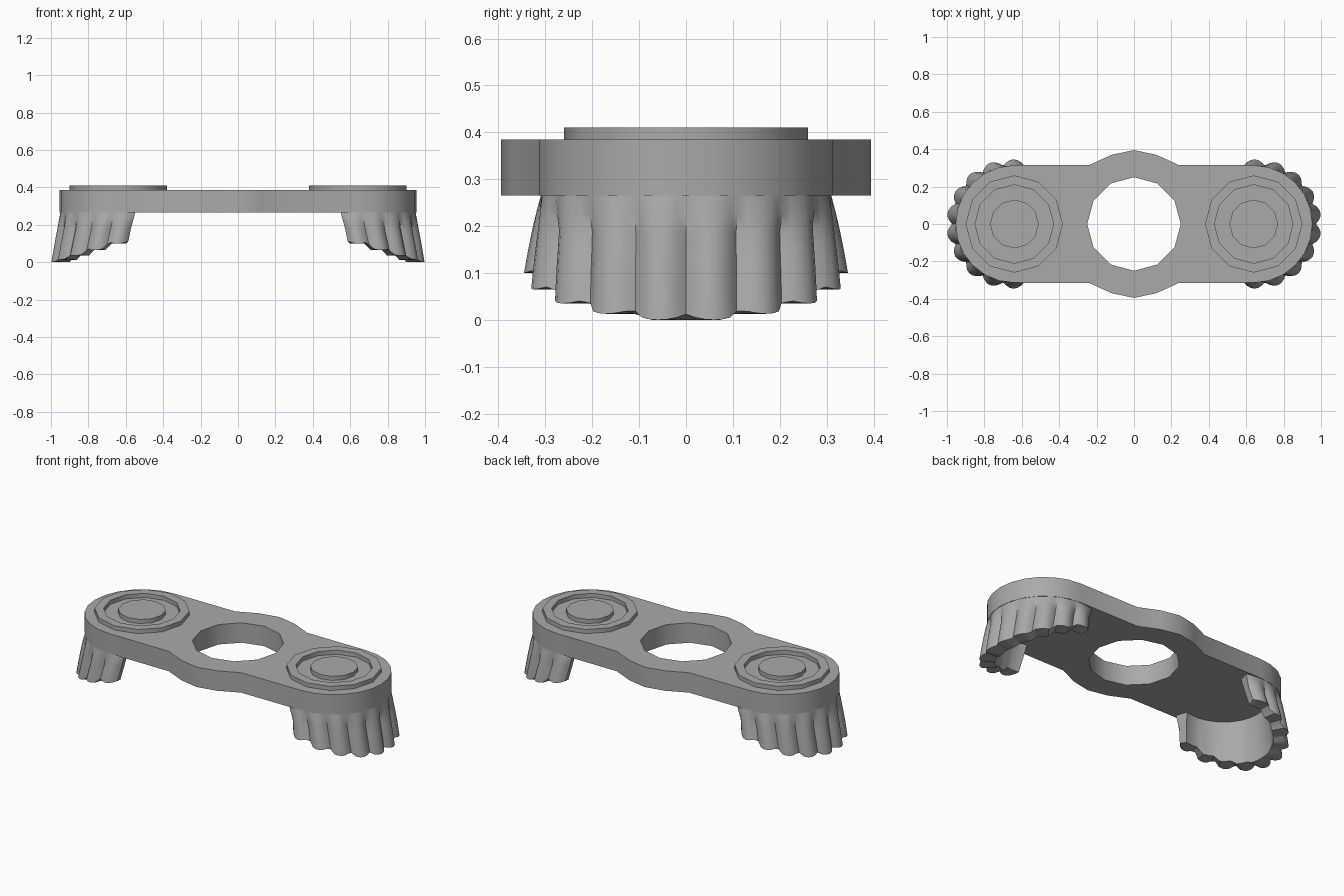
import bpy, bmesh
from math import cos, sin, pi, radians

cube = bpy.data.objects.get("Cube")
if cube:
    bpy.data.objects.remove(cube, do_unlink=True)

PLATE_LOW, PLATE_TOP, RIM_TOP = 0.265, 0.385, 0.41
END_X = 0.64

grey = bpy.data.materials.new("mid_grey")
grey.use_nodes = True
grey.diffuse_color = (0.4, 0.4, 0.4, 1)
grey.node_tree.nodes["Principled BSDF"].inputs["Base Color"].default_value = (0.4, 0.4, 0.4, 1)


def finish(bm, name):
    """Turn a bmesh into a shaded, coloured object."""
    bmesh.ops.recalc_face_normals(bm, faces=bm.faces)
    mesh = bpy.data.meshes.new(name)
    bm.to_mesh(mesh)
    bm.free()
    mesh.materials.append(grey)
    obj = bpy.data.objects.new(name, mesh)
    bpy.context.collection.objects.link(obj)
    bpy.ops.object.select_all(action='DESELECT')
    obj.select_set(True)
    bpy.context.view_layer.objects.active = obj
    bpy.ops.object.shade_smooth_by_angle(angle=radians(35))
    return obj


def circle(radius, x=0, sides=12):
    return [(x + radius * cos(2 * pi * i / sides), radius * sin(2 * pi * i / sides))
            for i in range(sides)]


def slab(name, loops, low, high):
    """Extrude a flat outline, with optional holes, between two heights."""
    bm = bmesh.new()
    for loop in loops:
        verts = [bm.verts.new((x, y, low)) for x, y in loop]
        for a, b in zip(verts, verts[1:] + verts[:1]):
            bm.edges.new((a, b))
    bmesh.ops.triangle_fill(bm, edges=bm.edges[:], use_beauty=True)
    up = bmesh.ops.extrude_face_region(bm, geom=bm.faces[:], use_keep_orig=True)
    moved = [v for v in up["geom"] if isinstance(v, bmesh.types.BMVert)]
    bmesh.ops.translate(bm, verts=moved, vec=(0, 0, high - low))
    return finish(bm, name)


# Plate with round ends, a bulged middle and a central hole
quarter = [(0, 0.395), (0.12, 0.37), (0.24, 0.315)]
quarter += [(END_X + 0.314 * cos(radians(a)), 0.314 * sin(radians(a)))
            for a in range(90, -1, -15)]
right_half = quarter + [(x, -y) for x, y in quarter[-2::-1]]
outline = right_half + [(-x, y) for x, y in right_half[-2:0:-1]]
slab("plate", [outline, circle(0.25)], PLATE_LOW, PLATE_TOP)

# Scalloped skirt: five lobes on each side, shorter toward the cut ends
LOBES, STEPS, ROWS = 5, 6, 7
SPREAD = radians(107)
LOBE_LOW = [0.0, 0.013, 0.035, 0.065, 0.1]


def skirt_section(i, side):
    """Closed wall section at one step around the arc."""
    pos = i / STEPS - LOBES
    u = 2 * (i % STEPS) / STEPS - 1
    k = min(int(abs(pos)), LOBES - 1)
    low = LOBE_LOW[k]
    if i % STEPS == 0 and 0 < abs(pos) < LOBES:
        low = (low + LOBE_LOW[k - 1]) / 2
    edge_low = low + 0.012 * u * u
    points = []
    for row in range(ROWS):
        depth = (PLATE_LOW - edge_low) * row / (ROWS - 1)
        crest = 0.31 + 0.052 * (depth / PLATE_LOW) ** 0.8
        valley = 0.028 * min(1, depth / 0.08) * u * u
        points.append((crest - valley, depth))
    for part in (1, 0.5, 0):
        points.append((0.24 + 0.03 * part, (PLATE_LOW - low) * part))
    result = []
    for radius, depth in points:
        angle = pos / LOBES * SPREAD * (1 - 0.45 * depth)
        result.append((side * (END_X + radius * cos(angle)),
                       radius * sin(angle), PLATE_LOW - depth))
    return result


for side, label in ((1, "left"), (-1, "right")):
    bm = bmesh.new()
    sections = [[bm.verts.new(p) for p in skirt_section(i, side)]
                for i in range(2 * LOBES * STEPS + 1)]
    count = len(sections[0])
    for a, b in zip(sections, sections[1:]):
        for j in range(count):
            n = (j + 1) % count
            bm.faces.new((a[j], a[n], b[n], b[j]))
    bm.faces.new(sections[0])
    bm.faces.new(sections[-1])
    finish(bm, label + "_scalloped_skirt")

    # Raised rim and button on top of each end
    x = side * END_X
    slab(label + "_rim", [circle(0.26, x), circle(0.21, x)], PLATE_TOP, RIM_TOP)
    slab(label + "_button", [circle(0.13, x)], PLATE_TOP, RIM_TOP)
